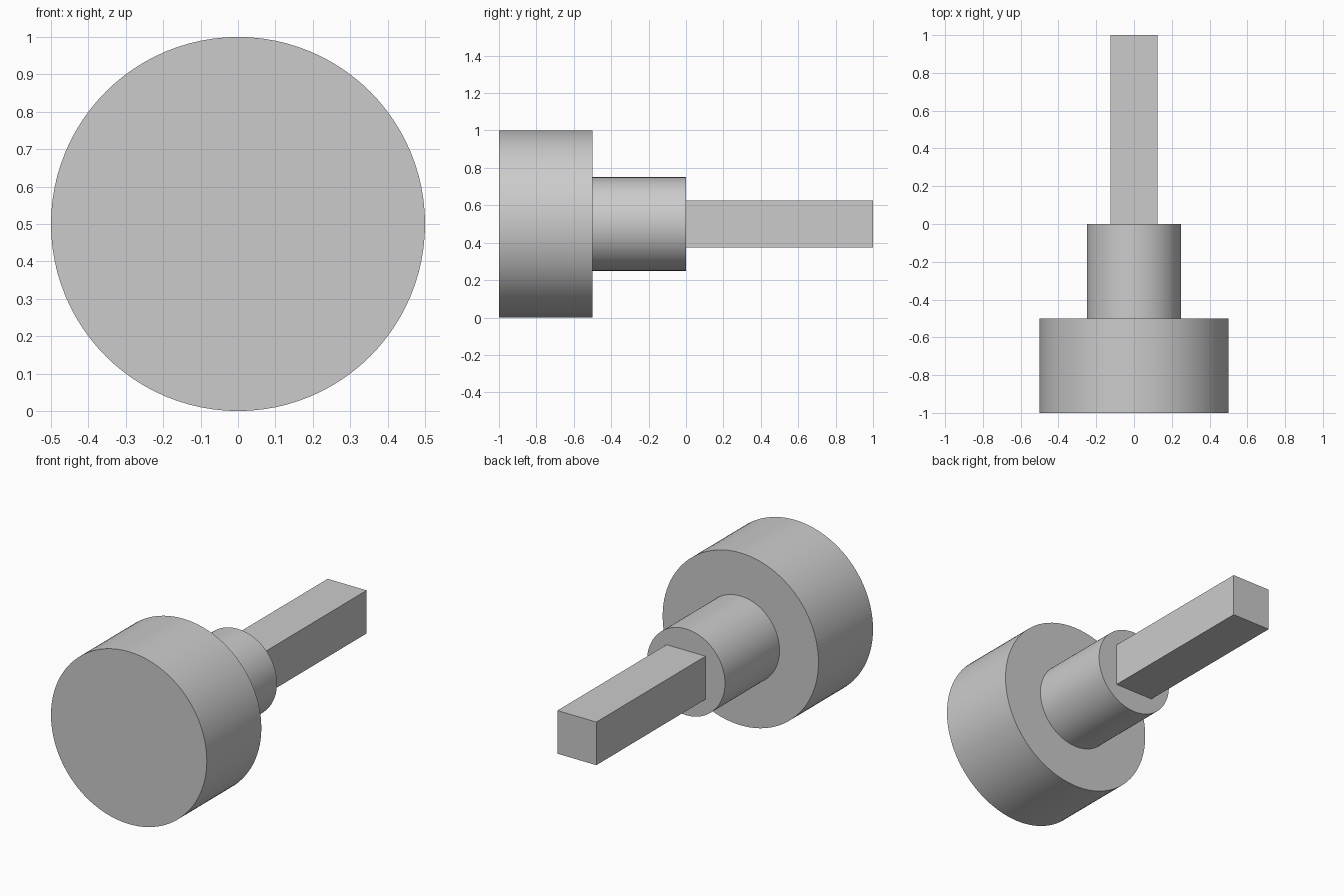
import bpy
from math import pi

cube = bpy.data.objects.get("Cube")
if cube:
    bpy.data.objects.remove(cube, do_unlink=True)

AXIS_Z = 0.5  # height of the shared centre line

# Plain grey metal
grey = bpy.data.materials.new("light grey")
grey.use_nodes = True
colour = (0.6, 0.6, 0.6, 1)
grey.diffuse_color = colour
grey.node_tree.nodes["Principled BSDF"].inputs["Base Color"].default_value = colour


def finish(name):
    obj = bpy.context.object
    obj.name = obj.data.name = name
    obj.data.materials.append(grey)
    bpy.ops.object.transform_apply(location=False, rotation=True, scale=True)
    return obj


def disc(name, radius, y_front, y_back):
    bpy.ops.mesh.primitive_cylinder_add(
        vertices=96, radius=radius, depth=y_back - y_front,
        location=(0, (y_front + y_back) / 2, AXIS_Z), rotation=(pi / 2, 0, 0))
    finish(name)
    bpy.ops.object.shade_smooth_by_angle()


# Round head and collar
disc("head", 0.5, -1, -0.5)
disc("collar", 0.25, -0.5, 0)

# Square shaft
bpy.ops.mesh.primitive_cube_add(size=1, location=(0, 0.5, AXIS_Z))
bpy.context.object.scale = (0.25, 1, 0.25)
finish("square_shaft")
